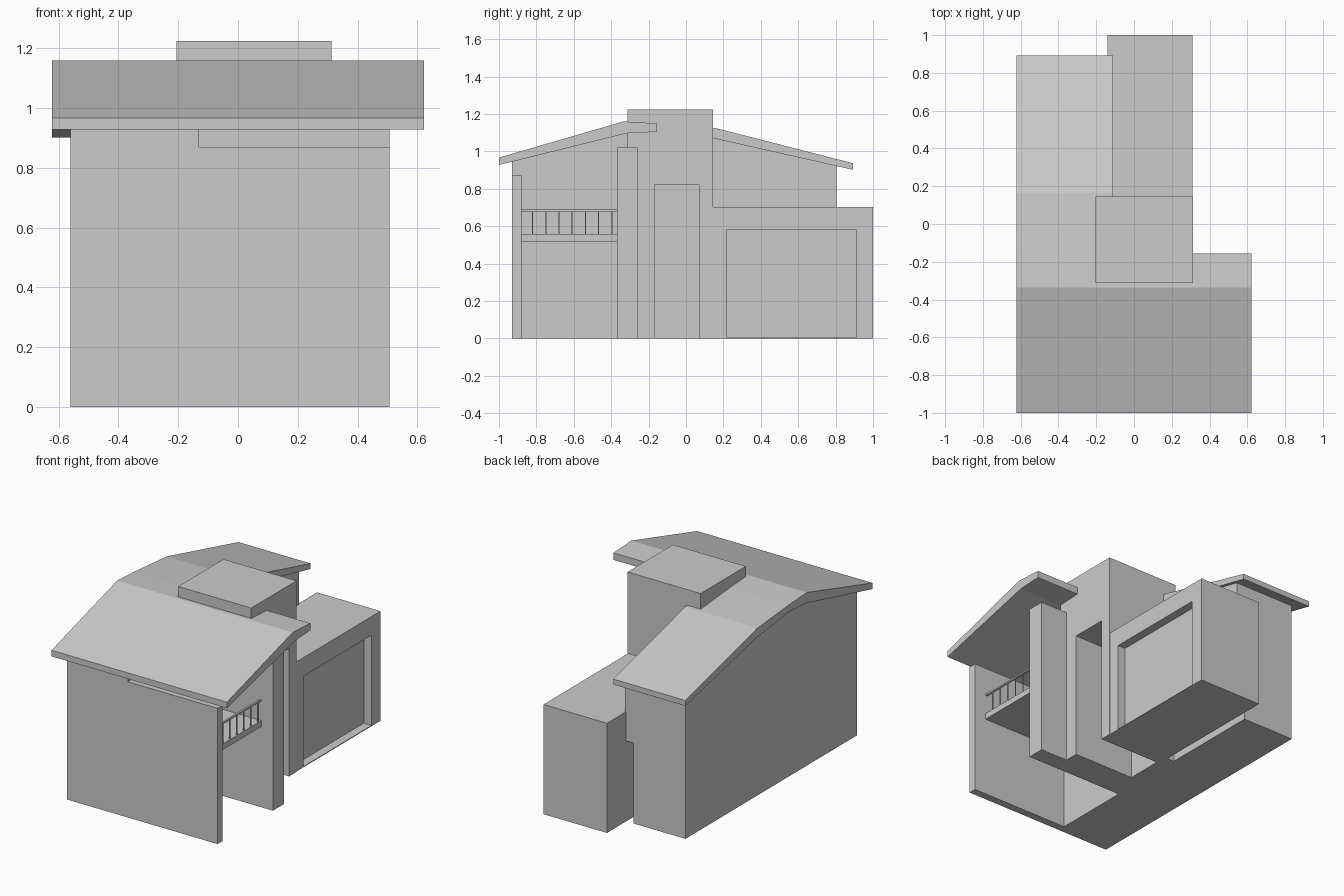
import bpy

if "Cube" in bpy.data.objects:
    bpy.data.objects.remove(bpy.data.objects["Cube"])


def mesh_object(name, verts, faces):
    mesh = bpy.data.meshes.new(name)
    mesh.from_pydata(verts, [], faces)
    mesh.update()
    obj = bpy.data.objects.new(name, mesh)
    bpy.context.collection.objects.link(obj)
    return obj


def extrude_x(name, profile, x0, x1):
    """Extrude a counter-clockwise (y, z) profile from x0 to x1."""
    n = len(profile)
    verts = [(x, y, z) for x in (x0, x1) for y, z in profile]
    faces = [tuple(reversed(range(n))), tuple(range(n, 2 * n))]
    faces += [(i, (i + 1) % n, n + (i + 1) % n, n + i) for i in range(n)]
    return mesh_object(name, verts, faces)


def box(name, x, y, z):
    return extrude_x(name, [(y[0], z[0]), (y[1], z[0]), (y[1], z[1]), (y[0], z[1])], *x)


def cut(obj, x, y, z):
    cutter = box("cutter", x, y, z)
    cutter.hide_render = True
    mod = obj.modifiers.new("recess", 'BOOLEAN')
    mod.operation = 'DIFFERENCE'
    mod.solver = 'EXACT'
    mod.object = cutter
    bpy.context.view_layer.objects.active = obj
    bpy.ops.object.modifier_apply(modifier=mod.name)
    bpy.data.objects.remove(cutter)


# Main body: narrower ground floor, upper floor rising to the roof underside
box("lower_body", (-0.56, -0.19), (-0.93, 0.805), (0, 0.55))
extrude_x("upper_body", [(-0.93, 0.515), (0.805, 0.515), (0.805, 0.935), (0.165, 1.08),
                         (-0.315, 1.11), (-0.93, 0.955)], -0.56, -0.13)

# Roof: long left wing and short right wing over the balcony
extrude_x("roof_left", [(-1, 0.928), (-0.315, 1.097), (-0.155, 1.105), (0.165, 1.066),
                        (0.893, 0.902), (0.893, 0.937), (0.165, 1.123), (-0.155, 1.15),
                        (-0.335, 1.16), (-1, 0.967)], -0.622, -0.11)
extrude_x("roof_right", [(-1, 0.928), (-0.315, 1.097), (-0.155, 1.105), (-0.155, 1.15),
                         (-0.335, 1.16), (-1, 0.967)], -0.11, 0.622)

# Tower with entrance recess
tower = box("tower", (-0.205, 0.313), (-0.313, 0.145), (0, 1.225))
cut(tower, (-0.12, 0.5), (-0.168, 0.07), (-0.1, 0.82))

# Garage with door recess
garage = box("garage", (-0.14, 0.31), (0.14, 1.0), (0, 0.703))
cut(garage, (0.255, 0.5), (0.22, 0.91), (0.005, 0.583))

# Screen wall in front of the balcony, and side wall behind it
box("front_wall", (-0.2, 0.507), (-0.93, -0.88), (0, 0.87))
box("side_wall", (-0.2, 0.507), (-0.37, -0.258), (0, 1.022))

# Balcony slab and railing
box("balcony_slab", (-0.2, 0.425), (-0.89, -0.36), (0.517, 0.555))
box("top_rail", (0.412, 0.424), (-0.89, -0.36), (0.68, 0.69))
for i in range(7):
    y = -0.82 + i * 0.0705
    box(f"baluster_{i + 1}", (0.415, 0.421), (y - 0.003, y + 0.003), (0.55, 0.685))
